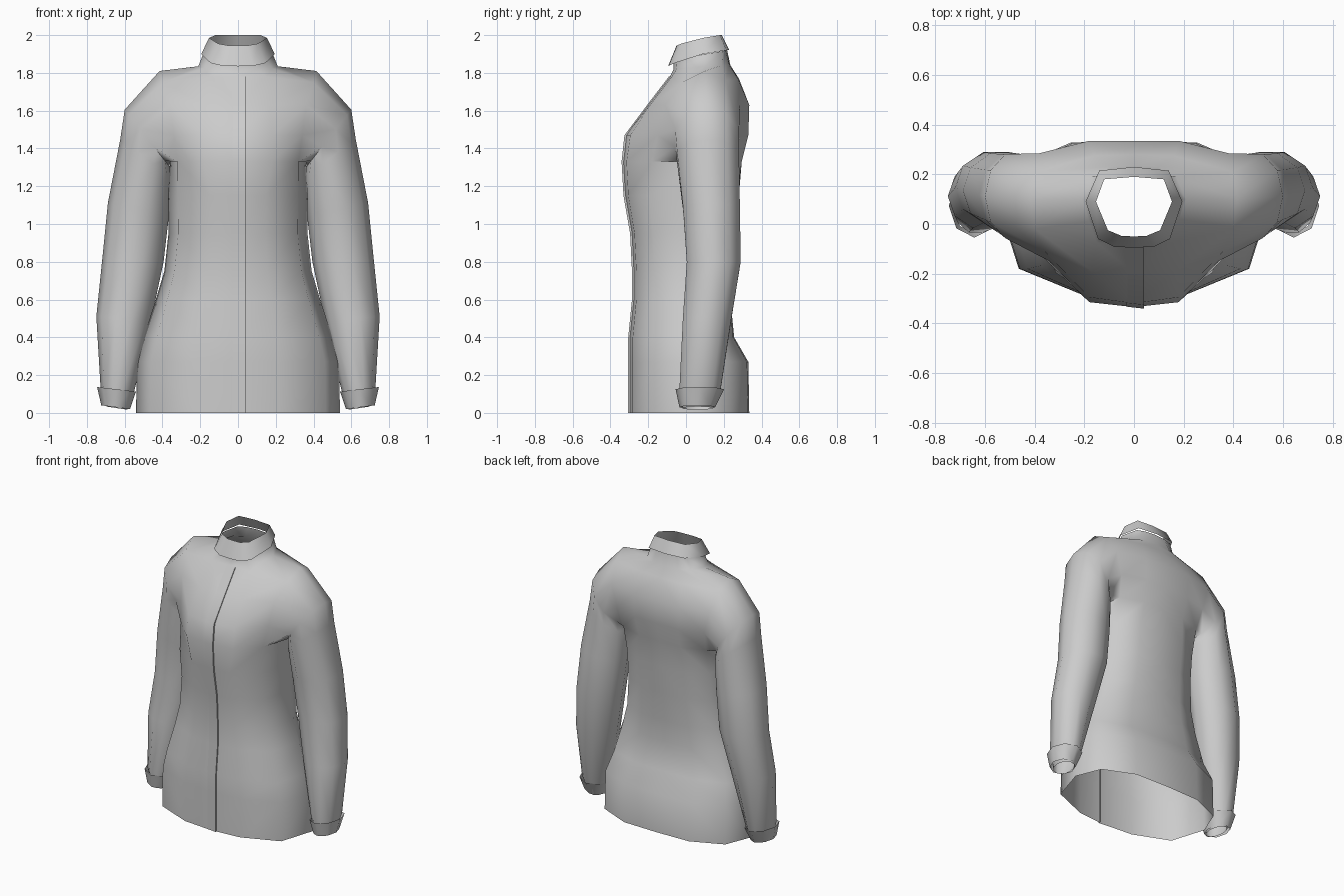
import bpy, bmesh
from math import sin, cos, pi

if "Cube" in bpy.data.objects:
    bpy.data.objects.remove(bpy.data.objects["Cube"], do_unlink=True)

grey = bpy.data.materials.new("grey_cloth")
grey.use_nodes = True
grey.diffuse_color = (0.6, 0.6, 0.6, 1)
grey.node_tree.nodes["Principled BSDF"].inputs["Base Color"].default_value = (0.6, 0.6, 0.6, 1)


def finish(name, bm, mirror=True, angle=75):
    bmesh.ops.recalc_face_normals(bm, faces=bm.faces)
    mesh = bpy.data.meshes.new(name)
    bm.to_mesh(mesh)
    bm.free()
    mesh.materials.append(grey)
    ob = bpy.data.objects.new(name, mesh)
    bpy.context.collection.objects.link(ob)
    bpy.ops.object.select_all(action='DESELECT')
    ob.select_set(True)
    bpy.context.view_layer.objects.active = ob
    bpy.ops.object.shade_smooth_by_angle(angle=angle * pi / 180)
    if mirror:
        ob.modifiers.new("Mirror", 'MIRROR')
    return ob


def add_ring(bm, points):
    return [bm.verts.new(p) for p in points]


def bridge(bm, a, b, closed=False, skip=()):
    n = len(a)
    for i in range(n if closed else n - 1):
        if i not in skip:
            j = (i + 1) % n
            bm.faces.new((a[i], a[j], b[j], b[i]))


def tube_ring(cx, cy, cz, rx, ry, tilt, n=10):
    # starts at the inner side and runs round the front
    angles = [2 * pi * i / n for i in range(n)]
    return [(cx - rx * cos(a), cy - ry * sin(a), cz - tilt * cos(a)) for a in angles]


# Body below the arms: height, half width, front and back depth
lower = [(0, .54, -.30, .335), (.27, .535, -.30, .33), (.4, .5, -.30, .255),
         (.6, .435, -.28, .235), (.75, .39, -.28, .24), (.95, .368, -.29, .26),
         (1.15, .37, -.325, .28)]
rings = [[(0, f, z), (w * .4, f * .94, z), (w * .86, f * .6, z), (w, .06, z),
          (w * .87, b * .7, z), (w * .47, b * .98, z), (0, b, z)]
         for z, w, f, b in lower]

# Chest, shoulders and neck: front middle round the side to back middle
chest = [
    (1.33, [(0, -.335), (.18, -.315), (.32, -.18), (.36, .08), (.32, .24), (.16, .295), (0, .295)]),
    (1.47, [(0, -.32), (.18, -.295), (.34, -.15), (.38, .08), (.34, .28), (.17, .33), (0, .33)]),
    (1.63, [(0, -.2), (.17, -.19), (.36, -.11), (.4, .08), (.38, .285), (.18, .335), (0, .335)]),
]
rings += [[(x, y, z) for x, y in pts] for z, pts in chest]
rings.append([(0, -.085, 1.78), (.15, -.075, 1.78), (.4, -.02, 1.75), (.415, .1, 1.81),
              (.4, .21, 1.76), (.16, .275, 1.77), (0, .28, 1.77)])
rings.append([(0, -.065, 1.82), (.1, -.05, 1.82), (.18, .01, 1.825), (.21, .1, 1.835),
              (.17, .19, 1.84), (.1, .23, 1.84), (0, .235, 1.84)])
rings.append([(0, -.068, 1.86), (.09, -.055, 1.865), (.15, .01, 1.88), (.184, .1, 1.9),
              (.14, .195, 1.915), (.08, .21, 1.92), (0, .218, 1.92)])

bm = bmesh.new()
body = [add_ring(bm, r) for r in rings]
arm = len(lower)
for k in range(len(body) - 1):
    bridge(bm, body[k], body[k + 1], skip=(2, 3) if arm <= k < arm + 3 else ())

# Sleeves grow out of the armhole loop
hole = body[arm:arm + 4]
loop = [hole[0][3]] + [r[2] for r in hole] + [hole[3][3]] + [r[4] for r in reversed(hole)]
for r in hole[1:3]:
    bm.verts.remove(r[3])
sleeve = [(.482, .112, 1.455, .118, .178, .15), (.488, .117, 1.35, .135, .172, .1),
          (.527, .135, 1.08, .162, .158, .03), (.557, .147, .8, .163, .15, .0),
          (.605, .112, .5, .145, .135, .01), (.638, .075, .13, .09, .115, .01),
          (.64, .062, .025, .055, .085, .008)]
previous = loop
for s in sleeve:
    current = add_ring(bm, tube_ring(*s))
    bridge(bm, previous, current, closed=True)
    previous = current
finish("jacket_body_and_sleeves", bm)

# Flared cuffs
bm = bmesh.new()
top = add_ring(bm, tube_ring(.643, .073, .125, .103, .128, .012, 8))
bottom = add_ring(bm, tube_ring(.648, .06, .03, .076, .095, .01, 8))
bridge(bm, top, bottom, closed=True)
finish("cuffs", bm)

# Standing collar, wider at its base
bm = bmesh.new()
base = add_ring(bm, [(0, -.095, 1.835), (.08, -.092, 1.837), (.145, -.06, 1.852),
                     (.195, .09, 1.9), (.14, .215, 1.92), (0, .23, 1.92)])
rim = add_ring(bm, [(0, -.05, 1.945), (.05, -.048, 1.945), (.105, -.025, 1.955),
                    (.153, .09, 1.985), (.12, .18, 2), (0, .19, 2)])
bridge(bm, base, rim)
finish("collar", bm)

# Front closure: a lapped edge running from neck to hem
bm = bmesh.new()
previous = None
for r in rings[:arm + 4]:
    x, y, z = r[0]
    row = add_ring(bm, [(-.03, y + .002, z), (.04, y - .006, z), (.04, y + .012, z)])
    if previous:
        bridge(bm, previous, row)
    previous = row
finish("front_closure", bm, mirror=False, angle=45)
